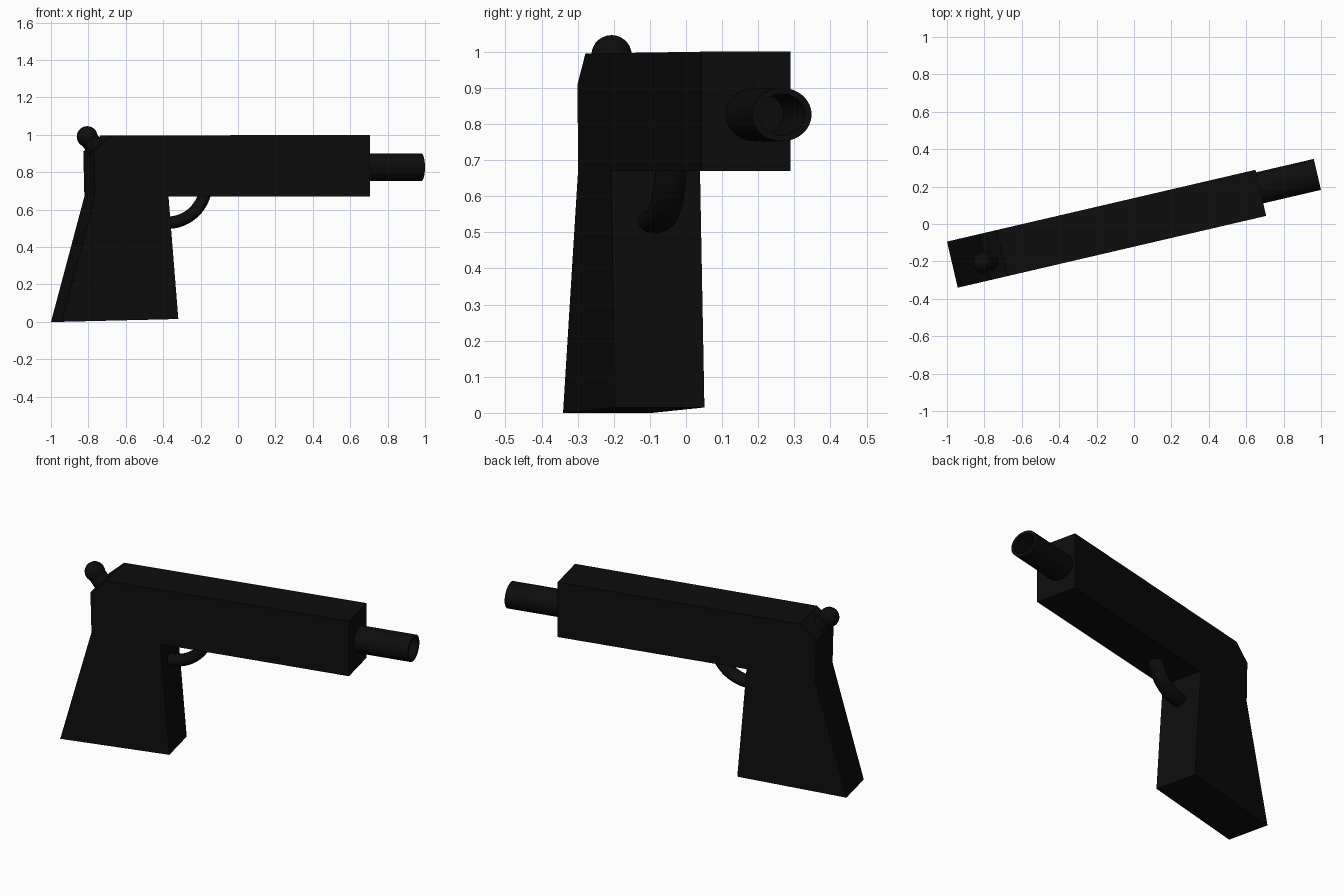
import bpy, bmesh, math
from mathutils import Matrix, Vector

if "Cube" in bpy.data.objects:
    bpy.data.objects.remove(bpy.data.objects["Cube"])

# The whole model is built along x, then turned about z
TURN = Matrix.Rotation(math.radians(13.1), 4, 'Z')

black = bpy.data.materials.new("near_black")
black.diffuse_color = (0.004, 0.004, 0.004, 1)
black.use_nodes = True
black.node_tree.nodes["Principled BSDF"].inputs["Base Color"].default_value = black.diffuse_color


def finish(name, bm, smooth=False):
    bmesh.ops.recalc_face_normals(bm, faces=bm.faces)
    bm.transform(TURN)
    mesh = bpy.data.meshes.new(name)
    bm.to_mesh(mesh)
    bm.free()
    mesh.materials.append(black)
    obj = bpy.data.objects.new(name, mesh)
    bpy.context.collection.objects.link(obj)
    if smooth:
        bpy.ops.object.select_all(action='DESELECT')
        obj.select_set(True)
        bpy.context.view_layer.objects.active = obj
        bpy.ops.object.shade_smooth_by_angle(angle=math.radians(35))
    return obj


def loft(bm, rings, caps=True):
    """Bridge successive rings of points; optionally close both ends."""
    vs = [[bm.verts.new(p) for p in ring] for ring in rings]
    n = len(vs[0])
    for a, b in zip(vs, vs[1:]):
        for i in range(n):
            j = (i + 1) % n
            bm.faces.new((a[i], a[j], b[j], b[i]))
    if caps:
        bm.faces.new(vs[0][::-1])
        bm.faces.new(vs[-1])


def ellipse(centre, side, up, n=32):
    c = Vector(centre)
    return [c + side * math.cos(t) + up * math.sin(t)
            for t in (2 * math.pi * i / n for i in range(n))]


# Body and grip: one side profile with thickness
profile = [(-0.995, 0.0), (-0.355, 0.015), (-0.409, 0.67), (0.698, 0.67),
           (0.698, 1.0), (-0.722, 0.995), (-0.818, 0.91), (-0.812, 0.67)]
bm = bmesh.new()
loft(bm, [[(u, v, z) for u, z in profile] for v in (-0.118, 0.135)])
finish("body_and_grip", bm)

# Barrel: slightly flattened tube with a bore
bm = bmesh.new()
steps = [(0.66, 1.0), (1.015, 1.0), (1.015, 0.78), (0.75, 0.78)]
loft(bm, [ellipse((u, 0.036, 0.826), Vector((0, 0.085 * k, 0)), Vector((0, 0, 0.074 * k)))
          for u, k in steps])
finish("barrel", bm, True)

# Guard: flattened tube swept along a quarter arc
bm = bmesh.new()
rings = []
for i in range(17):
    a = math.radians(-100 + 95 * i / 16)
    out = Vector((math.cos(a), 0, math.sin(a)))
    rings.append(ellipse(Vector((-0.385, 0.002, 0.74)) + out * 0.21,
                         Vector((0, 0.045, 0)), out * 0.033, 20))
loft(bm, rings)
finish("guard", bm, True)

# Rear knob: round head on a tilted neck
head = Vector((-0.832, -0.018, 0.99))
foot = Vector((-0.735, -0.018, 0.86))
axis = (foot - head).normalized()
side = Vector((0, 1, 0))
up = axis.cross(side)
bm = bmesh.new()
bmesh.ops.create_uvsphere(bm, u_segments=24, v_segments=14, radius=0.056,
                          matrix=Matrix.Translation(head))
finish("knob_head", bm, True)
bm = bmesh.new()
loft(bm, [ellipse(p, side * 0.05, up * 0.05, 24) for p in (head, foot)])
finish("knob_neck", bm, True)
